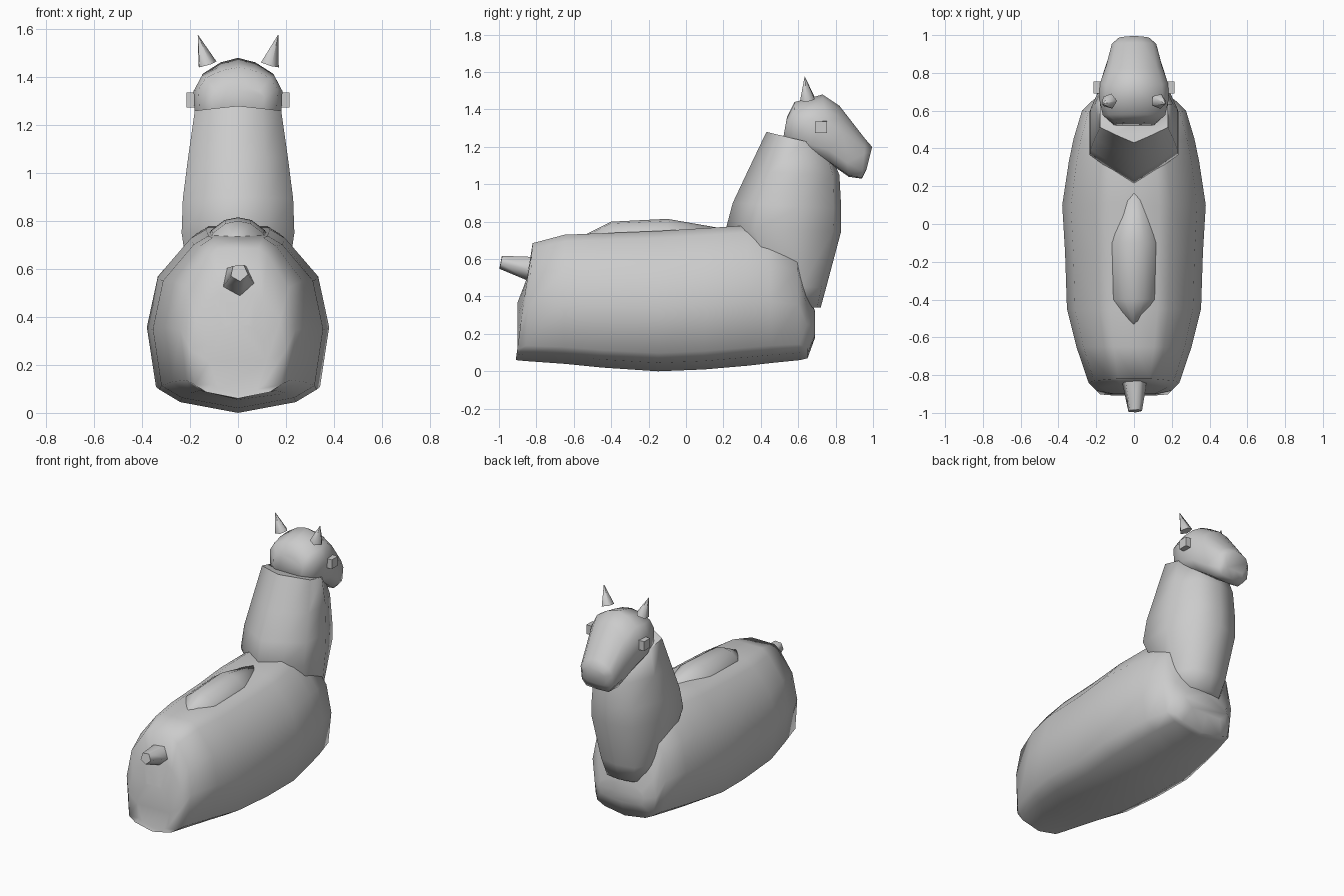
import bpy, bmesh, math
from mathutils import Vector

if "Cube" in bpy.data.objects:
    bpy.data.objects.remove(bpy.data.objects["Cube"])

grey = bpy.data.materials.new("soft grey")
grey.use_nodes = True
colour = (0.6, 0.6, 0.6, 1)
grey.diffuse_color = colour
grey.node_tree.nodes["Principled BSDF"].inputs["Base Color"].default_value = colour


def skin(name, loops, angle):
    """Bridge equal closed loops, cap both ends and shade."""
    bm = bmesh.new()
    rows = [[bm.verts.new(p) for p in loop] for loop in loops]
    n = len(rows[0])
    for a, b in zip(rows, rows[1:]):
        for i in range(n):
            j = (i + 1) % n
            bm.faces.new((a[i], a[j], b[j], b[i]))
    bm.faces.new(rows[0])
    bm.faces.new(rows[-1])
    bmesh.ops.recalc_face_normals(bm, faces=bm.faces)
    mesh = bpy.data.meshes.new(name)
    bm.to_mesh(mesh)
    bm.free()
    mesh.materials.append(grey)
    ob = bpy.data.objects.new(name, mesh)
    bpy.context.collection.objects.link(ob)
    bpy.ops.object.select_all(action='DESELECT')
    ob.select_set(True)
    bpy.context.view_layer.objects.active = ob
    bpy.ops.object.shade_smooth_by_angle(angle=math.radians(angle))


def loft(name, half, rings, angle=80):
    """Symmetric loft; ring = start y, z, end y, z and half width."""
    section = half + [(-u, t) for u, t in reversed(half[1:-1])]
    loops = []
    for y0, z0, y1, z1, w in rings:
        loops.append([(u * w, y0 + (y1 - y0) * t, z0 + (z1 - z0) * t)
                      for u, t in section])
    skin(name, loops, angle)


def spike(name, base, tip, r0, r1, sides, turn=0):
    """Tapered prism between two points."""
    base, tip = Vector(base), Vector(tip)
    rot = (tip - base).to_track_quat('Z', 'Y')
    loops = []
    for centre, r in ((base, r0), (tip, r1)):
        loops.append([centre + rot @ Vector((r * math.cos(turn + i * math.tau / sides),
                                             r * math.sin(turn + i * math.tau / sides), 0))
                      for i in range(sides)])
    skin(name, loops, 80)


# Woolly torso
loft("body", [(0, 0), (.66, .06), (.9, .13), (1, .46), (.88, .74), (.52, .95), (.35, 1), (0, 1)], [
    (-.9, .08, -.9, .37, .12),
    (-.91, .06, -.85, .5, .2),
    (-.86, .055, -.82, .685, .24),
    (-.65, .04, -.65, .73, .305),
    (-.45, .02, -.45, .738, .355),
    (-.15, 0, -.15, .75, .365),
    (.1, .01, .1, .765, .38),
    (.33, .03, .33, .78, .345),
    (.46, .045, .44, .76, .32),
    (.61, .06, .59, .71, .275),
    (.65, .07, .64, .46, .23),
    (.69, .18, .69, .32, .17)])

# Low mound on the back
loft("back_hump", [(0, 0), (1, .5), (.8, .75), (.4, .95), (0, 1)], [
    (-.54, .6, -.54, .73, .03),
    (-.4, .6, -.4, .8, .13),
    (-.1, .6, -.1, .815, .14),
    (.17, .6, .17, .768, .07)])

# Neck, running from back edge to chest edge
loft("neck", [(0, 0), (.55, .13), (1, .25), (1, .62), (.65, .93), (0, 1)], [
    (.45, .34, .72, .34, .15),
    (.4, .45, .75, .45, .19),
    (.21, .75, .83, .75, .235),
    (.25, .9, .83, .87, .23),
    (.33, 1.07, .82, 1.05, .208),
    (.43, 1.28, .76, 1.2, .18)])

# Head with a drooping muzzle
loft("head", [(0, 0), (.7, .02), (.97, .2), (1, .62), (.82, .82), (.4, .95), (0, 1)], [
    (.52, 1.25, .54, 1.36, .11),
    (.57, 1.2, .58, 1.44, .165),
    (.67, 1.15, .66, 1.46, .185),
    (.77, 1.11, .73, 1.48, .18),
    (.87, 1.04, .82, 1.42, .147),
    (.94, 1.03, .96, 1.24, .118),
    (.965, 1.08, .995, 1.2, .085)])

# Ears and eyes on both sides
for side, label in ((1, "left"), (-1, "right")):
    spike(label + "_ear", (.13 * side, .65, 1.453), (.167 * side, .635, 1.575), .042, .001, 5)
    spike(label + "_eye", (.15 * side, .722, 1.305), (.215 * side, .722, 1.305),
          .046, .044, 4, math.pi / 4)

# Stubby tail
spike("tail", (0, -.82, .55), (.005, -.99, .585), .072, .038, 5, math.pi / 3)
